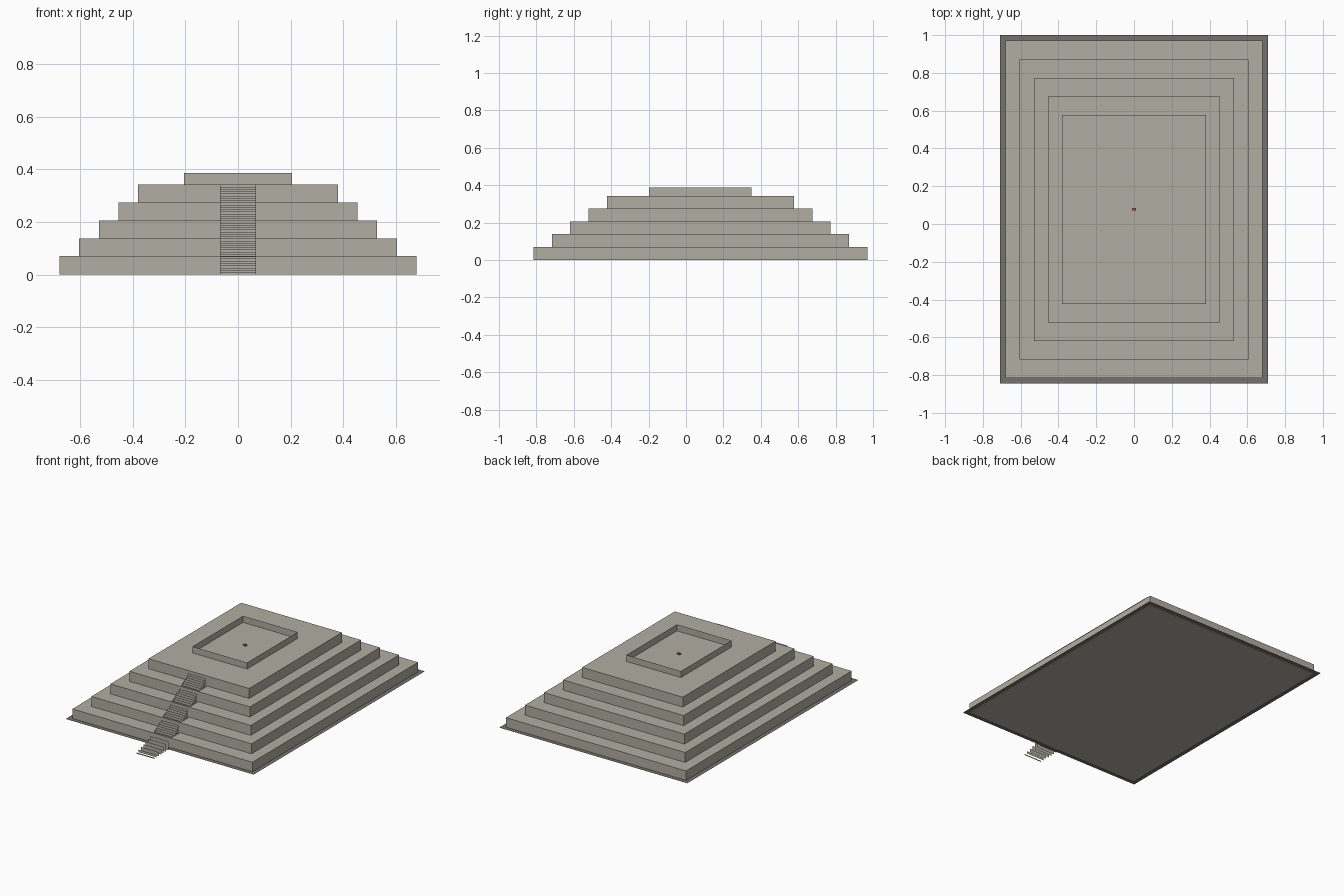
import bpy

if "Cube" in bpy.data.objects:
    bpy.data.objects.remove(bpy.data.objects["Cube"])

CY = 0.0775          # centre of the pyramid in y
STEP_HALF = 0.068    # half width of the stairway


def material(name, rgb):
    m = bpy.data.materials.new(name)
    m.diffuse_color = (*rgb, 1)
    m.use_nodes = True
    m.node_tree.nodes["Principled BSDF"].inputs["Base Color"].default_value = m.diffuse_color
    return m


STONE = material("stone", (0.44, 0.42, 0.36))
DARK = material("dark_stone", (0.18, 0.17, 0.15))
CLAY = material("clay", (0.40, 0.12, 0.05))


def mesh_object(name, verts, faces, mat):
    me = bpy.data.meshes.new(name)
    me.from_pydata(verts, [], faces)
    me.materials.append(mat)
    ob = bpy.data.objects.new(name, me)
    bpy.context.collection.objects.link(ob)
    return ob


def rect(hx, y0, y1, z):
    return [(-hx, y0, z), (hx, y0, z), (hx, y1, z), (-hx, y1, z)]


SIDES = [(0, 1, 5, 4), (1, 2, 6, 5), (2, 3, 7, 6), (3, 0, 4, 7)]
CAPS = [(3, 2, 1, 0), (4, 5, 6, 7)]


def box(name, hx, y0, y1, z0, z1, mat, capped=True):
    verts = rect(hx, y0, y1, z0) + rect(hx, y0, y1, z1)
    return mesh_object(name, verts, SIDES + (CAPS if capped else []), mat)


# Thin paved sheet around the foot
mesh_object("pavement", rect(0.71, -0.845, 1.0, 0.005), [(0, 1, 2, 3)], DARK)

# Five stacked terraces
levels = [0, 0.07, 0.138, 0.206, 0.275, 0.343]
fronts = []
for i in range(5):
    hx = 0.68 - 0.075 * i
    hy = 0.893 - 0.0983 * i
    fronts.append(CY - hy)
    box(f"terrace_{i + 1}", hx, CY - hy, CY + hy, levels[i], levels[i + 1], STONE)

# Open sheet walls round the top platform
box("parapet", 0.206, -0.197, 0.349, 0.343, 0.387, STONE, capped=False)

# Small marker in the middle of the platform
box("centre_marker", 0.01, CY - 0.007, CY + 0.007, 0.343, 0.352, CLAY)

# Stairway: upright riser sheets in a flight standing on each level
PER_FLIGHT = 8
verts, faces = [], []
for i in range(5):
    start = -1.0 if i == 0 else fronts[i - 1] + 0.006
    end = fronts[i] - 0.006
    for k in range(PER_FLIGHT):
        y = start + (end - start) * k / (PER_FLIGHT - 1)
        z0 = levels[i]
        z1 = z0 + (levels[i + 1] - z0) * (k + 1) / PER_FLIGHT - 0.001
        n = len(verts)
        verts += [(-STEP_HALF, y, z0), (STEP_HALF, y, z0),
                  (STEP_HALF, y, z1), (-STEP_HALF, y, z1)]
        faces.append((n, n + 1, n + 2, n + 3))
mesh_object("stair_risers", verts, faces, STONE)
